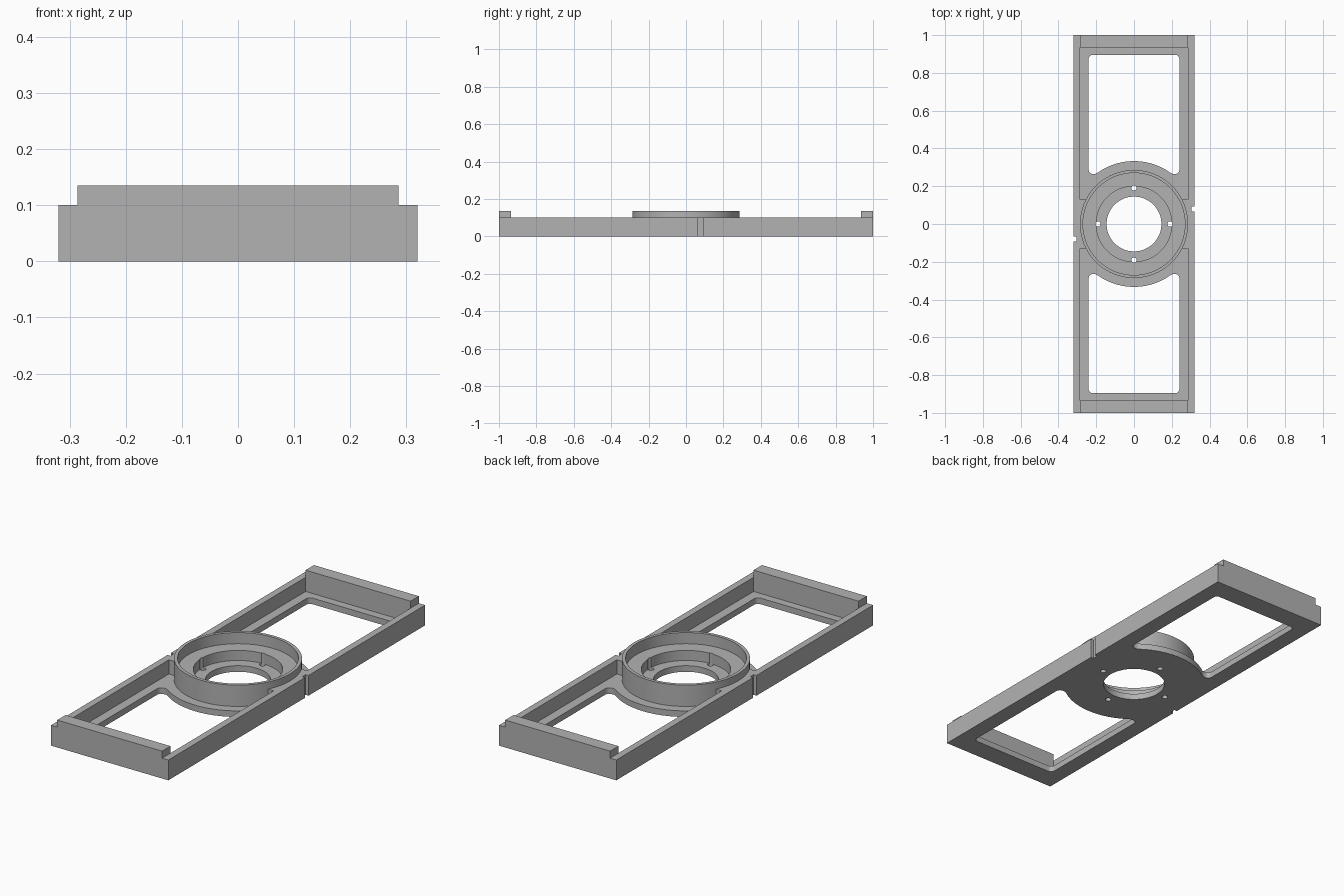
import bpy, bmesh
from math import sin, cos, asin, pi, tan
from mathutils import Vector

cube = bpy.data.objects.get("Cube")
if cube:
    bpy.data.objects.remove(cube, do_unlink=True)

grey = bpy.data.materials.new("light grey")
grey.use_nodes = True
colour = (0.45, 0.45, 0.45, 1)
grey.diffuse_color = colour
grey.node_tree.nodes["Principled BSDF"].inputs["Base Color"].default_value = colour

# Main dimensions
HALF_W, HALF_L = 0.32, 1.0
FLOOR, WALL, TOP = 0.03, 0.10, 0.135
INNER_W, INNER_L = 0.286, 0.935
DISC_R, RING_R = 0.333, 0.286


def prism(name, outline, z0, z1):
    """Extrude a closed outline of (x, y) points from z0 to z1."""
    bm = bmesh.new()
    face = bm.faces.new([bm.verts.new((x, y, z0)) for x, y in outline])
    extruded = bmesh.ops.extrude_face_region(bm, geom=[face])["geom"]
    verts = [v for v in extruded if isinstance(v, bmesh.types.BMVert)]
    bmesh.ops.translate(bm, verts=verts, vec=(0, 0, z1 - z0))
    bmesh.ops.recalc_face_normals(bm, faces=bm.faces)
    mesh = bpy.data.meshes.new(name)
    bm.to_mesh(mesh)
    bm.free()
    mesh.materials.append(grey)
    obj = bpy.data.objects.new(name, mesh)
    bpy.context.collection.objects.link(obj)
    return obj


def rect(x0, x1, y0, y1):
    return [(x0, y0), (x1, y0), (x1, y1), (x0, y1)]


def arc(r, a0=0, a1=2 * pi, n=96, x=0, y=0):
    return [(x + r * cos(a0 + (a1 - a0) * i / n), y + r * sin(a0 + (a1 - a0) * i / n))
            for i in range(n)]


def rounded(corners, steps=6):
    """Round each (x, y, radius) corner with a short curve."""
    result = []
    for i, (x, y, r) in enumerate(corners):
        p = Vector((x, y))
        if r == 0:
            result.append((x, y))
            continue
        a = (Vector(corners[i - 1][:2]) - p).normalized()
        b = (Vector(corners[(i + 1) % len(corners)][:2]) - p).normalized()
        half = a.angle(b) / 2
        centre = p + (a + b).normalized() * r / sin(half)
        start, end = p + a * r / tan(half), p + b * r / tan(half)
        for k in range(steps + 1):
            d = start.lerp(end, k / steps) - centre
            result.append(tuple(centre + d.normalized() * r))
    return result


def combine(body, other, operation):
    mod = body.modifiers.new("join", "BOOLEAN")
    mod.operation, mod.solver, mod.object = operation, "EXACT", other
    bpy.context.view_layer.objects.active = body
    bpy.ops.object.modifier_apply(modifier=mod.name)
    bpy.data.objects.remove(other, do_unlink=True)


frame = prism("mounting_frame", rect(-HALF_W, HALF_W, -HALF_L, HALF_L), 0, WALL)

# Window outline: rounded rectangle bitten by the central disc
low = 0.265
a0 = asin(low / DISC_R)
bite = arc(DISC_R, pi - a0, a0, 24) + [(DISC_R * cos(a0), low)]
window = [(x, y, 0.035 if i in (0, len(bite) - 1) else 0) for i, (x, y) in enumerate(bite)]
window += [(0.24, low, 0.022), (0.24, 0.895, 0.02), (-0.24, 0.895, 0.02), (-0.24, low, 0.022)]
window = rounded(window)

# Shallow trays, windows, end ridges and side notches at both ends
for s in (1, -1):
    tray = rect(-INNER_W, INNER_W, *sorted((s * 0.13, s * INNER_L)))
    combine(frame, prism("tray_cutter", tray, FLOOR, 0.3), "DIFFERENCE")
    opening = [(x * s, y * s) for x, y in window]
    combine(frame, prism("window_cutter", opening, -0.1, 0.3), "DIFFERENCE")
    ridge = rect(-INNER_W, INNER_W, *sorted((s * INNER_L, s * HALF_L)))
    combine(frame, prism("end_ridge", ridge, WALL - 0.02, TOP), "UNION")
    notch = rect(*sorted((s * 0.305, s * 0.4)), *sorted((s * 0.065, s * 0.092)))
    combine(frame, prism("notch_cutter", notch, -0.1, 0.3), "DIFFERENCE")

# Central ring with stepped bore
combine(frame, prism("ring", arc(RING_R), 0.01, TOP), "UNION")
for radius, bottom in ((0.27, 0.08), (0.2, FLOOR), (0.145, -0.1)):
    combine(frame, prism("bore_cutter", arc(radius), bottom, 0.3), "DIFFERENCE")

# Four screw holes against the bore wall
for k in range(4):
    hole = arc(0.014, n=20, x=0.191 * cos(k * pi / 2), y=0.191 * sin(k * pi / 2))
    combine(frame, prism("hole_cutter", hole, -0.1, 0.3), "DIFFERENCE")

bpy.ops.object.select_all(action="DESELECT")
frame.select_set(True)
bpy.context.view_layer.objects.active = frame
bpy.ops.object.shade_smooth_by_angle()
